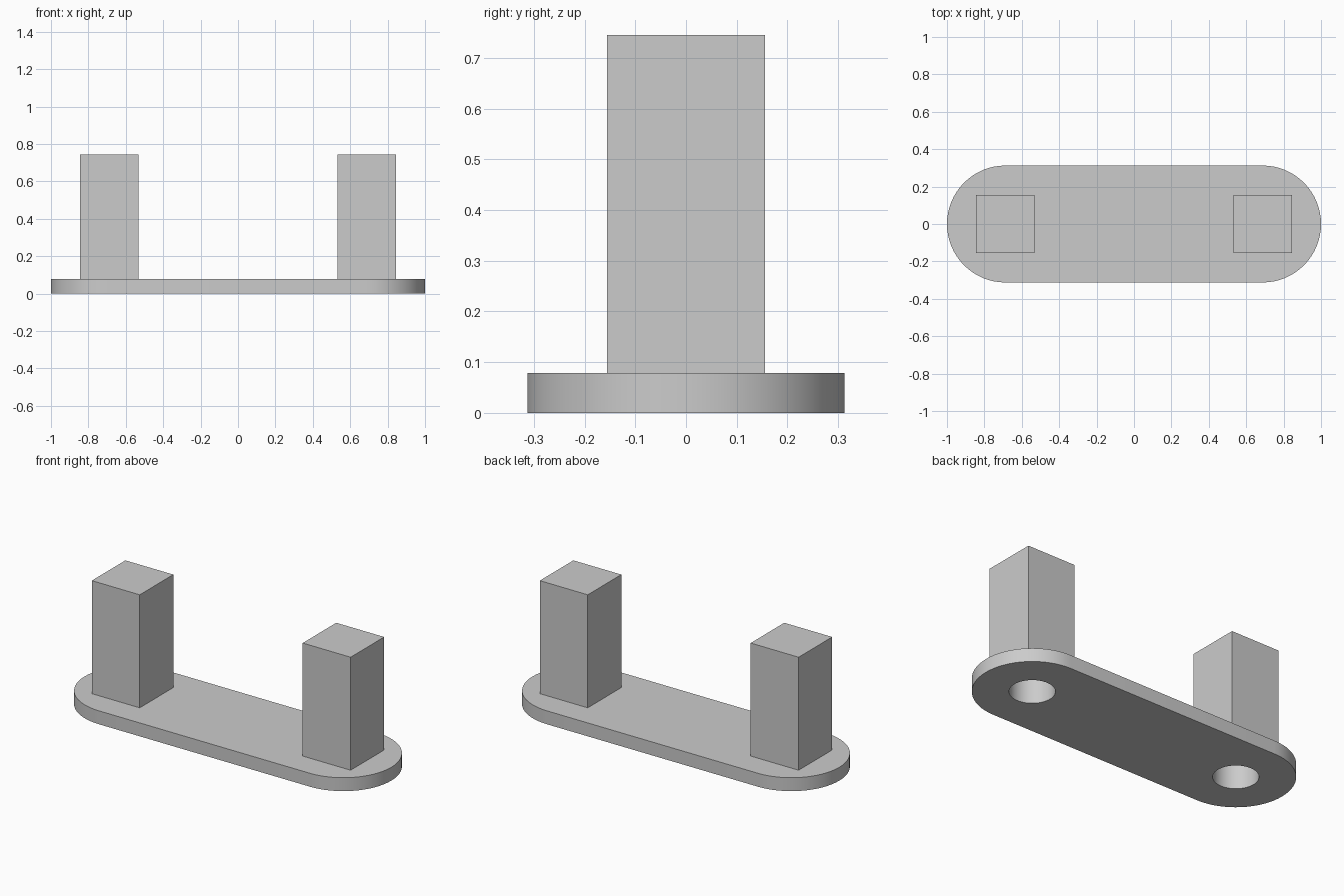
import bpy
import bmesh
from math import pi, sin, cos

cube = bpy.data.objects.get("Cube")
if cube:
    bpy.data.objects.remove(cube, do_unlink=True)

RADIUS = 0.3125        # rounded end of the plate
CENTRE = 1 - RADIUS    # distance of each post from the middle
PLATE = 0.079          # plate thickness
HEIGHT = 0.745         # top of the posts
BORE = 0.12            # bore radius
BORE_TOP = 0.6         # blind end of the bore
STEPS = 32             # segments per half circle

grey = bpy.data.materials.new("light grey")
grey.use_nodes = True
colour = (0.6, 0.6, 0.6, 1)
grey.diffuse_color = colour
grey.node_tree.nodes["Principled BSDF"].inputs["Base Color"].default_value = colour


def prism(name, outline, bottom, top):
    """Extrude a flat outline between two heights."""
    bm = bmesh.new()
    face = bm.faces.new([bm.verts.new((x, y, bottom)) for x, y in outline])
    grown = bmesh.ops.extrude_face_region(bm, geom=[face])["geom"]
    for v in grown:
        if isinstance(v, bmesh.types.BMVert):
            v.co.z = top
    bmesh.ops.recalc_face_normals(bm, faces=bm.faces)
    mesh = bpy.data.meshes.new(name)
    bm.to_mesh(mesh)
    bm.free()
    mesh.materials.append(grey)
    obj = bpy.data.objects.new(name, mesh)
    bpy.context.collection.objects.link(obj)
    return obj


def arc(x, radius, start, sweep, steps):
    return [(x + radius * cos(start + sweep * i / steps),
             radius * sin(start + sweep * i / steps)) for i in range(steps + 1)]


def combine(target, tool, operation):
    """Apply a boolean and discard its helper."""
    mod = target.modifiers.new(tool.name, 'BOOLEAN')
    mod.operation = operation
    mod.solver = 'EXACT'
    mod.object = tool
    tool.hide_render = True
    bpy.context.view_layer.objects.active = target
    bpy.ops.object.modifier_apply(modifier=mod.name)
    bpy.data.objects.remove(tool, do_unlink=True)


# Plate with rounded ends
outline = arc(CENTRE, RADIUS, -pi / 2, pi, STEPS) + arc(-CENTRE, RADIUS, pi / 2, pi, STEPS)
bracket = prism("plate_with_posts", outline, 0, PLATE)

# Square posts, each with a round bore from below
for side in (-1, 1):
    x, h = side * CENTRE, RADIUS / 2
    square = [(x - h, -h), (x + h, -h), (x + h, h), (x - h, h)]
    combine(bracket, prism("post", square, PLATE / 2, HEIGHT), 'UNION')
    circle = arc(x, BORE, 0, 2 * pi, 2 * STEPS)[:-1]
    combine(bracket, prism("bore_cutter", circle, -PLATE, BORE_TOP), 'DIFFERENCE')

# Smooth the curved walls, keep the edges sharp
bpy.ops.object.select_all(action='DESELECT')
bracket.select_set(True)
bpy.context.view_layer.objects.active = bracket
bpy.ops.object.shade_smooth_by_angle(angle=pi / 6)
